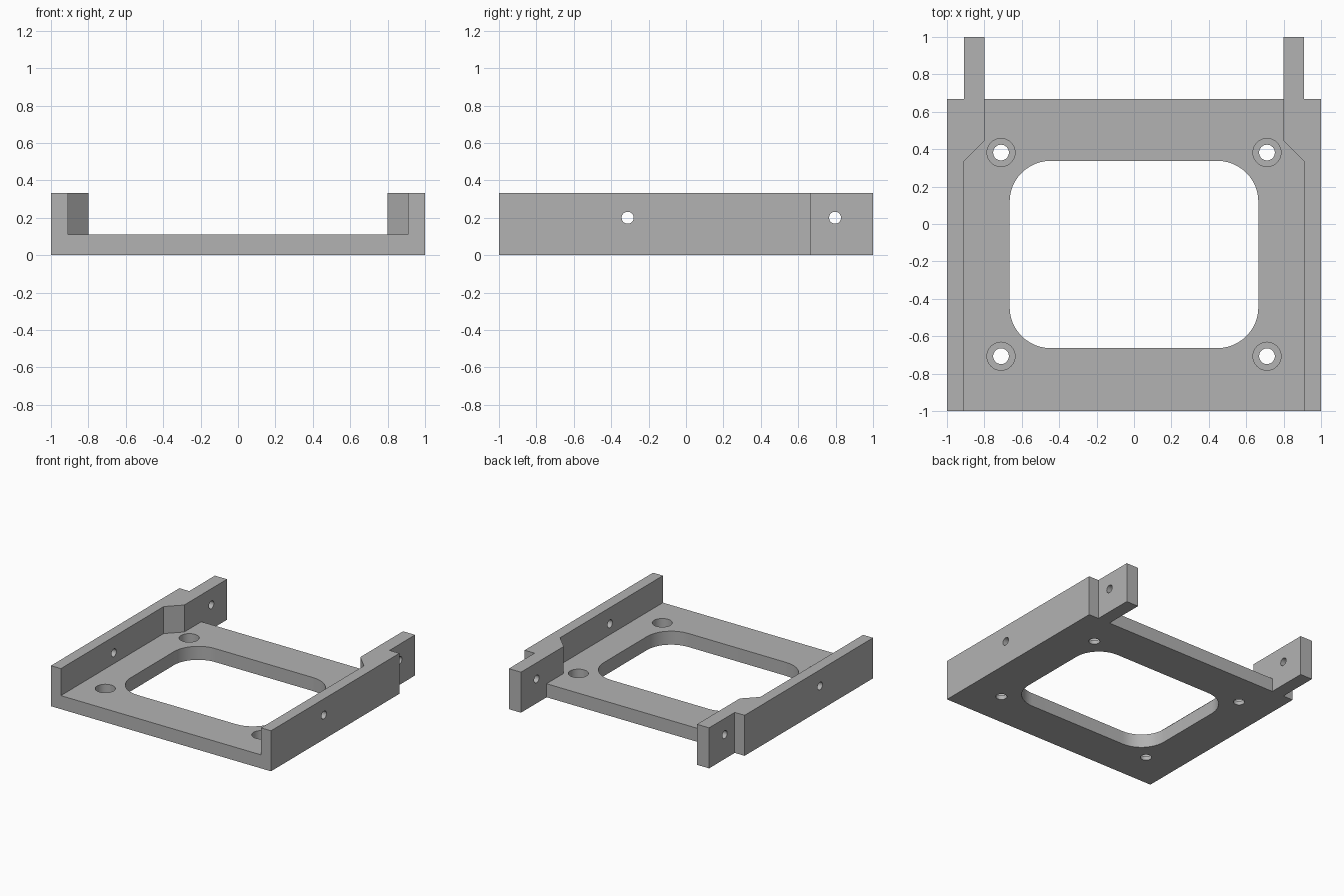
import bpy, bmesh, math
from mathutils import Matrix

cube = bpy.data.objects.get("Cube")
if cube:
    bpy.data.objects.remove(cube, do_unlink=True)

HEIGHT, FLOOR = 0.333, 0.111

grey = bpy.data.materials.new("plain_grey")
grey.use_nodes = True
colour = (0.45, 0.45, 0.45, 1)
grey.diffuse_color = colour
grey.node_tree.nodes["Principled BSDF"].inputs["Base Color"].default_value = colour


def add_object(name, bm):
    bmesh.ops.recalc_face_normals(bm, faces=bm.faces)
    mesh = bpy.data.meshes.new(name)
    bm.to_mesh(mesh)
    bm.free()
    mesh.materials.append(grey)
    obj = bpy.data.objects.new(name, mesh)
    bpy.context.collection.objects.link(obj)
    return obj


def prism(name, outline, z0, z1):
    bm = bmesh.new()
    low = [bm.verts.new((x, y, z0)) for x, y in outline]
    high = [bm.verts.new((x, y, z1)) for x, y in outline]
    bm.faces.new(low)
    bm.faces.new(high)
    n = len(outline)
    for i in range(n):
        j = (i + 1) % n
        bm.faces.new((low[i], low[j], high[j], high[i]))
    return add_object(name, bm)


def cylinder(name, radius, depth, matrix):
    bm = bmesh.new()
    bmesh.ops.create_cone(bm, cap_ends=True, segments=40, radius1=radius,
                          radius2=radius, depth=depth, matrix=matrix)
    return add_object(name, bm)


def mirrored(points):
    return [(-x, y) for x, y in points]


def boolean(target, tool, operation):
    mod = target.modifiers.new(tool.name, 'BOOLEAN')
    mod.operation, mod.solver, mod.object = operation, 'EXACT', tool
    apply(target, mod)
    bpy.data.objects.remove(tool, do_unlink=True)


def apply(target, mod):
    bpy.context.view_layer.objects.active = target
    bpy.ops.object.modifier_apply(modifier=mod.name)


# Floor plate between the rails
inner = [(0.91, -1), (0.91, 0.335), (0.8, 0.445), (0.8, 0.667)]
bracket = prism("mounting_bracket", inner + mirrored(inner)[::-1], 0, FLOOR)

# Side rails with the offset rear ears
rail = inner[:3] + [(0.8, 1), (0.91, 1), (0.91, 0.667), (1, 0.667), (1, -1)]
for name, outline in (("left_rail", rail), ("right_rail", mirrored(rail))):
    boolean(bracket, prism(name, outline, 0, HEIGHT), 'UNION')
merge = bracket.modifiers.new("merge_flat_faces", 'DECIMATE')
merge.decimate_type = 'DISSOLVE'
merge.angle_limit = math.radians(1)
apply(bracket, merge)

# Rounded central opening
radius, steps = 0.22, 12
opening = []
for corner, (sx, sy) in enumerate(((1, 1), (-1, 1), (-1, -1), (1, -1))):
    cx, cy = sx * (0.665 - radius), -0.163 + sy * (0.501 - radius)
    for k in range(steps + 1):
        a = math.pi / 2 * (corner + k / steps)
        opening.append((cx + radius * math.cos(a), cy + radius * math.sin(a)))
boolean(bracket, prism("opening_cutter", opening, -0.1, 0.25), 'DIFFERENCE')

# Counterbored screw holes in the floor
for x in (-0.711, 0.711):
    for y in (-0.707, 0.382):
        boolean(bracket, cylinder("screw_hole", 0.042, 0.6,
                                  Matrix.Translation((x, y, 0))), 'DIFFERENCE')
        boolean(bracket, cylinder("counterbore", 0.075, 0.2,
                                  Matrix.Translation((x, y, 0.133))), 'DIFFERENCE')

# Cross holes through both rails and both ears
for y in (-0.312, 0.797):
    turn = Matrix.Translation((0, y, 0.2)) @ Matrix.Rotation(math.pi / 2, 4, 'Y')
    boolean(bracket, cylinder("cross_hole", 0.032, 3, turn), 'DIFFERENCE')

bpy.ops.object.select_all(action='DESELECT')
bracket.select_set(True)
bpy.context.view_layer.objects.active = bracket
bpy.ops.object.shade_smooth_by_angle(angle=math.radians(30))
